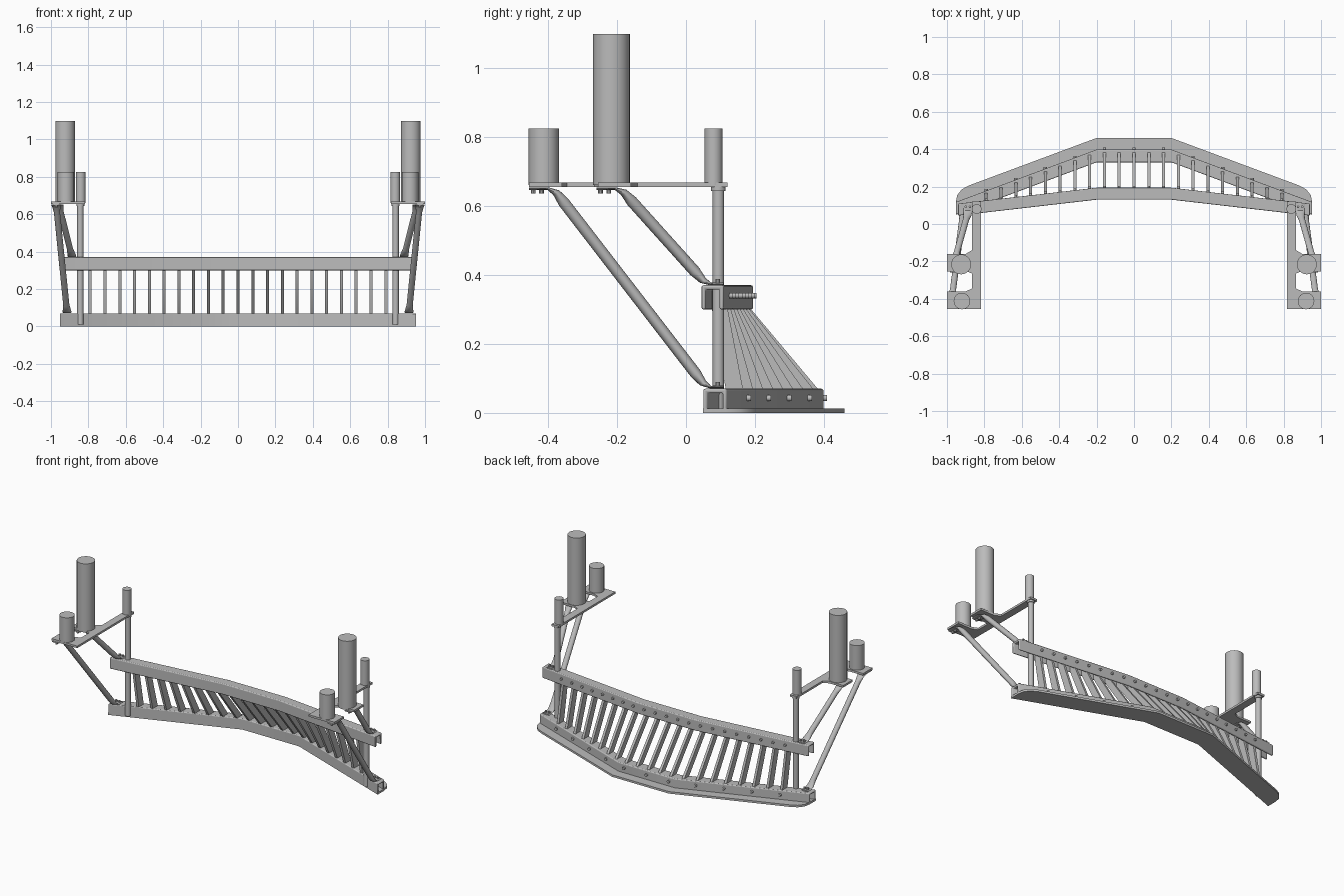
import bpy, bmesh, math
from mathutils import Vector

if "Cube" in bpy.data.objects:
    bpy.data.objects.remove(bpy.data.objects["Cube"])

grey = bpy.data.materials.new("plain grey")
grey.use_nodes = True
grey.diffuse_color = (0.5, 0.5, 0.5, 1)
grey.node_tree.nodes["Principled BSDF"].inputs["Base Color"].default_value = (0.5, 0.5, 0.5, 1)


def finish(name, bm, mirror=False, bevel=0):
    bmesh.ops.recalc_face_normals(bm, faces=bm.faces)
    mesh = bpy.data.meshes.new(name)
    bm.to_mesh(mesh)
    bm.free()
    mesh.materials.append(grey)
    obj = bpy.data.objects.new(name, mesh)
    bpy.context.collection.objects.link(obj)
    bpy.ops.object.select_all(action="DESELECT")
    obj.select_set(True)
    bpy.context.view_layer.objects.active = obj
    bpy.ops.object.shade_smooth_by_angle(angle=math.radians(35))
    if bevel:
        mod = obj.modifiers.new("soft edges", "BEVEL")
        mod.width, mod.segments, mod.limit_method = bevel, 3, "ANGLE"
        mod.angle_limit = math.radians(40)
    if mirror:
        obj.modifiers.new("other side", "MIRROR")
    return obj


def loft(bm, rings):
    """Skin a list of equal closed rings and cap both ends."""
    rows = [[bm.verts.new(p) for p in ring] for ring in rings]
    n = len(rows[0])
    for a, b in zip(rows, rows[1:]):
        for i in range(n):
            bm.faces.new((a[i], a[(i + 1) % n], b[(i + 1) % n], b[i]))
    bm.faces.new(rows[0])
    bm.faces.new(rows[-1])


def cylinder(bm, base, axis, radius, length, sides=32):
    axis = Vector(axis).normalized()
    u = axis.orthogonal().normalized()
    v = axis.cross(u)
    base = Vector(base)
    turns = [2 * math.pi * i / sides for i in range(sides)]
    ring = [base + radius * (u * math.cos(t) + v * math.sin(t)) for t in turns]
    loft(bm, [ring, [p + axis * length for p in ring]])


def plate(bm, outline, z0, z1):
    loft(bm, [[(x, y, z) for x, y in outline] for z in (z0, z1)])


# Front line of each rail: straight middle, swept back ends
BEND = 0.2


def upper_front(x):
    return 0.13 - 0.115 * max(0, abs(x) - BEND)


def lower_front(x):
    return 0.33 - 0.373 * max(0, abs(x) - BEND)


def rail(name, section, front, end, bevel):
    bm = bmesh.new()
    loft(bm, [[(x, front(x) + y, z) for y, z in section]
              for x in (-end, -BEND, BEND, end)])
    finish(name, bm, bevel=bevel)


def channel(z0, z1, width, wall):
    """Section open at the bottom."""
    return [(0, z0), (0, z1), (width, z1), (width, z0), (width - wall, z0),
            (width - wall, z1 - wall), (wall, z1 - wall), (wall, z0)]


rail("upper_rail", channel(0.30, 0.37, 0.064, 0.012), upper_front, 0.94, 0.005)
rail("lower_rail", channel(0.004, 0.07, 0.068, 0.012), lower_front, 0.953, 0.005)

# Base plate with a lip behind the lower rail
bm = bmesh.new()
half = [(BEND, 0.46), (0.88, 0.207), (0.92, 0.186), (0.945, 0.155), (0.953, 0.115),
        (0.953, lower_front(0.953)), (BEND, 0.33)]
plate(bm, half + [(-x, y) for x, y in reversed(half)], 0, 0.013)
finish("base_plate", bm)

# Slanted slats with upright tongues inside the upper rail
bm = bmesh.new()
PITCH = 0.079
COUNT = 10
for i in range(-COUNT, COUNT + 1):
    x = i * PITCH
    top, low = upper_front(x) + 0.013, lower_front(x) + 0.006
    side = [(top, 0.355), (top + 0.046, 0.355), (top + 0.046, 0.30),
            (low + 0.05, 0.065), (low, 0.065), (top, 0.30)]
    loft(bm, [[(x + dx, y, z) for y, z in side] for dx in (-0.008, 0.008)])
finish("slats", bm)

# Bolt heads on the back of both rails
bm = bmesh.new()
for i in range(-COUNT, COUNT + 1):
    x = i * PITCH
    cylinder(bm, (x, upper_front(x) + 0.06, 0.34), (0, 1, 0), 0.008, 0.014, 12)
    if i % 2 == 0:
        cylinder(bm, (x, lower_front(x) + 0.064, 0.043), (0, 1, 0), 0.009, 0.014, 12)
finish("rail_bolts", bm)

# Mounting plates
bm = bmesh.new()
plate(bm, [(0.818, -0.455), (1.0, -0.455), (1.0, -0.36), (0.9, -0.36), (0.866, -0.345),
           (0.866, -0.265), (0.89, -0.255), (1.0, -0.255), (1.0, -0.16), (0.9, -0.16),
           (0.866, -0.14), (0.866, 0.12), (0.818, 0.12)], 0.655, 0.668)
finish("mounting_plates", bm, mirror=True)

# Solid mounts above the plates
for name, x, y, r, top in (("front_mounts", 0.92, -0.412, 0.044, 0.825),
                           ("tall_mounts", 0.924, -0.216, 0.053, 1.098),
                           ("rear_mounts", 0.841, 0.08, 0.026, 0.825)):
    bm = bmesh.new()
    cylinder(bm, (x, y, 0.66), (0, 0, 1), r, top - 0.66, 40)
    finish(name, bm, mirror=True)

# Upright posts with collars
bm = bmesh.new()
cylinder(bm, (0.843, 0.094, 0.01), (0, 0, 1), 0.0165, 0.65, 24)
cylinder(bm, (0.843, 0.094, 0.643), (0, 0, 1), 0.021, 0.014, 24)
finish("posts", bm, mirror=True)


def strut(name, top, bottom):
    """Round tube with both ends squashed flat and bolted down."""
    top, bottom = Vector(top), Vector(bottom)
    run = bottom - top
    d = run.normalized()
    path = [(top - Vector((0, 0.07, 0)), 0.026, 0.004),
            (top - Vector((0, 0.015, 0)), 0.026, 0.004),
            (top + d * 0.015, 0.022, 0.011),
            (top + d * 0.05, 0.0165, 0.0165),
            (bottom - d * 0.05, 0.0165, 0.0165),
            (bottom - d * 0.015, 0.022, 0.011),
            (bottom + Vector((0, 0.012, 0)), 0.024, 0.004),
            (bottom + Vector((0, 0.05, 0)), 0.024, 0.004)]
    bm = bmesh.new()
    rings = []
    for i, (p, wide, thick) in enumerate(path):
        t = Vector((0, 1, 0)) if i in (0, 1, 6, 7) else d
        side = Vector((1, 0, 0))
        side = (side - t * side.dot(t)).normalized()
        up = t.cross(side)
        if i in (1, 6):
            up = (up + d.cross(side)).normalized()
        rings.append([p + side * wide * math.cos(a) + up * thick * math.sin(a)
                      for a in (math.tau * k / 20 for k in range(20))])
    loft(bm, rings)
    for dy in (-0.058, -0.034):
        cylinder(bm, top + Vector((0, dy, 0)), (0, 0, -1), 0.007, 0.014, 10)
    for dx in (-0.011, 0.011):
        cylinder(bm, bottom + Vector((dx, 0.034, 0)), (0, 0, 1), 0.007, 0.014, 10)
    finish(name, bm, mirror=True)


strut("long_struts", (0.972, -0.385, 0.65), (0.914, 0.058, 0.075))
strut("short_struts", (0.958, -0.19, 0.65), (0.888, 0.058, 0.374))
